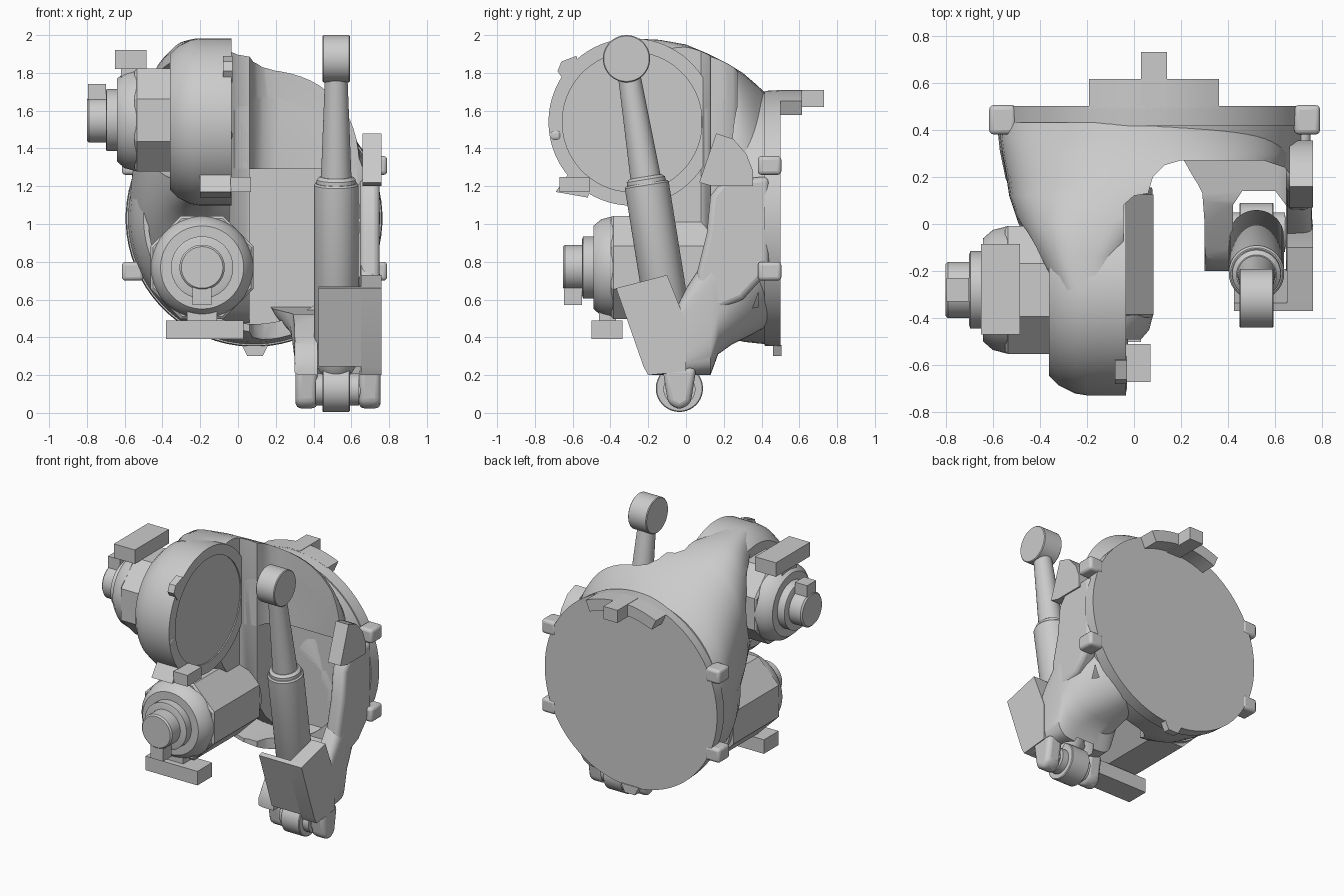
import bpy, bmesh, math
from mathutils import Vector

if "Cube" in bpy.data.objects:
    bpy.data.objects.remove(bpy.data.objects["Cube"])

X, Y, Z = Vector((1, 0, 0)), Vector((0, 1, 0)), Vector((0, 0, 1))


def finish(name, bm, angle=35, bevel=0):
    bmesh.ops.recalc_face_normals(bm, faces=bm.faces)
    me = bpy.data.meshes.new(name)
    bm.to_mesh(me)
    bm.free()
    ob = bpy.data.objects.new(name, me)
    bpy.context.collection.objects.link(ob)
    if bevel:
        m = ob.modifiers.new("bevel", 'BEVEL')
        m.width, m.segments, m.limit_method = bevel, 3, 'ANGLE'
        m.angle_limit = math.radians(40)
    smooth(ob, angle)
    return ob


def smooth(ob, angle=35):
    bpy.ops.object.select_all(action='DESELECT')
    bpy.context.view_layer.objects.active = ob
    ob.select_set(True)
    bpy.ops.object.shade_smooth_by_angle(angle=math.radians(angle))


def skin(name, rings, **kw):
    """Closed surface through equal-length rings of points, capped at both ends."""
    bm = bmesh.new()
    vs = [[bm.verts.new(p) for p in r] for r in rings]
    n = len(vs[0])
    for a, b in zip(vs, vs[1:]):
        for i in range(n):
            bm.faces.new((a[i], a[(i + 1) % n], b[(i + 1) % n], b[i]))
    bm.faces.new(vs[0])
    bm.faces.new(vs[-1])
    return finish(name, bm, **kw)


def lathe(name, profile, origin, axis, segs=48, **kw):
    """Turned solid: profile is (distance along axis, radius)."""
    a = Vector(axis).normalized()
    u = a.orthogonal().normalized()
    v = a.cross(u)
    o = Vector(origin)
    rings = [[o + a * t + (u * math.cos(w) + v * math.sin(w)) * r
              for w in [2 * math.pi * (i + .5) / segs for i in range(segs)]]
             for t, r in profile]
    return skin(name, rings, **kw)


def loft(name, sections, n=64):
    """Superellipse sections across y: (y, x_left, x_right, z_bottom, z_top, exponent)."""
    rings = []
    for y, xl, xr, zb, zt, k in sections:
        ring = []
        for i in range(n):
            c, s = math.cos(i * math.tau / n), math.sin(i * math.tau / n)
            ring.append(((xl + xr) / 2 + (xr - xl) / 2 * math.copysign(abs(c) ** (2 / k), c), y,
                         (zb + zt) / 2 + (zt - zb) / 2 * math.copysign(abs(s) ** (2 / k), s)))
        rings.append(ring)
    return skin(name, rings)


def prism(name, pts, lo, hi, axis, **kw):
    """Outline extruded along an axis (outline is in the other two axes in order)."""
    def place(p, d):
        return {'x': (d, p[0], p[1]), 'y': (p[0], d, p[1]), 'z': (p[0], p[1], d)}[axis]
    return skin(name, [[place(p, d) for p in pts] for d in (lo, hi)], **kw)


def box(name, x0, x1, y0, y1, z0, z1, **kw):
    return prism(name, [(x0, y0), (x1, y0), (x1, y1), (x0, y1)], z0, z1, 'z', **kw)


def arc(cx, cy, r, a0, a1, n=24):
    return [(cx + r * math.cos(math.radians(a0 + (a1 - a0) * i / n)),
             cy + r * math.sin(math.radians(a0 + (a1 - a0) * i / n))) for i in range(n + 1)]


def cut(ob, cutters):
    for c in cutters:
        m = ob.modifiers.new("cut", 'BOOLEAN')
        m.operation, m.solver, m.object = 'DIFFERENCE', 'EXACT', c
    dg = bpy.context.evaluated_depsgraph_get()
    me = bpy.data.meshes.new_from_object(ob.evaluated_get(dg))
    ob.modifiers.clear()
    ob.data = me
    smooth(ob)


CX, CZ = .085, 1.03

# Round turntable base and hollow shell in front of it
lathe("base_plate", [(0, .675), (.085, .68)], (CX, .415, CZ), Y, 72)
shell = lathe("body_shell", [(0, .668), (-.12, .655), (-.24, .63), (-.33, .585)], (CX, .43, CZ), Y, 72)

# Upper arm: lofted from the base to the shoulder ring
arm = loft("upper_arm", [
    (.43, -.57, .62, .46, 1.685, 2.1), (.37, -.57, .64, .48, 1.74, 2.3), (.3, -.56, .66, .54, 1.80, 2.5),
    (.22, -.545, .64, .62, 1.85, 2.6), (.12, -.53, .34, .76, 1.90, 2.7), (0, -.49, .14, .93, 1.95, 2.9),
    (-.14, -.42, .0, 1.05, 1.975, 3.0), (-.28, -.35, -.045, 1.10, 1.982, 3.2)])

# Clevis wing: flares from the base down to the strut foot
wing = loft("clevis_wing", [
    (.43, .1, .64, .46, 1.25, 2.2), (.34, .14, .70, .41, 1.12, 2.4), (.24, .22, .735, .36, 1.0, 2.8),
    (.17, .27, .75, .31, .92, 3.5), (.13, .29, .755, .2, .86, 5), (0, .3, .757, .2, .66, 6),
    (-.1, .3, .757, .2, .46, 7), (-.2, .3, .757, .2, .27, 8)])

# Cutters: open right-hand bay, flat-topped pockets, motor clearance, strut slot and wing hollow
bay = prism("bay_cutter", [(-.045, -1), (-.045, .08), (.0, .12), (.06, .13), (.08, .2), (.13, .25), (.2, .27),
                           (.55, .27), (.64, .24), (.7, .16), (.72, .05), (1, .02), (1, -1)], .1, 2.3, 'z')
pocket = prism("pocket_cutter", arc(CX, CZ, .56, 152, 388, 40), -1, .385, 'y')
arm_pocket = prism("arm_pocket_cutter", [(.06, .4), (.65, .4), (.65, 1.29), (.06, 1.29)], -1, .385, 'y')
clearance = lathe("motor_clearance_cutter", [(-.9, .31), (-.345, .31)], (0, -.28, 1.55), X)
slot = prism("slot_cutter", [(.42, -1), (.42, .08), (.46, .14), (.6, .14), (.645, .08), (.645, -1)], 0, 2, 'z')
hollow = prism("hollow_cutter", [(-.3, .25), (-.1, .4), (.1, .52), (.385, .56), (.385, 2), (-.3, 2)], -.2, .65, 'x')
cut(shell, [bay, pocket])
cut(arm, [bay, arm_pocket, clearance])
cut(wing, [slot, hollow])
for c in (bay, pocket, arm_pocket, clearance, slot, hollow):
    c.hide_render = True
    c.hide_set(True)

# Shoulder ring with recessed face
lathe("shoulder_ring", [(-.35, .28), (-.36, .36), (-.32, .40), (-.25, .435), (-.2, .443), (-.035, .443),
                        (-.035, .37), (-.043, .37)], (0, -.285, 1.54), X, 72)
box("ring_stop", -.04, .07, -.67, -.51, 1.17, 1.25)
prism("ring_stop_rib", [(-.62, 1.27), (-.69, 1.17), (-.52, 1.14), (-.5, 1.2)], -.2, -.037, 'x')
prism("ring_nose", [(-.68, 1.81), (-.66, 1.86), (-.58, 1.89), (-.56, 1.81), (-.64, 1.75)], -.08, -.03, 'x')
box("ring_pin", -.12, -.03, -.72, -.66, 1.44, 1.5, bevel=.02)


# Two drive motors, each with octagonal body, turned end and connector
def motor(name, o, axis, back):
    lathe(name + "_body", [(-.362, .28), (-.35, .295), (back, .295)], o, axis, 8, angle=20)
    lathe(name + "_barrel", [(-.455, .22), (-.415, .255), (-.35, .272), (back + .03, .268)], o, axis)
    lathe(name + "_collar", [(-.515, .15), (-.51, .165), (-.44, .165)], o, axis)
    lathe(name + "_cap", [(-.615, .11), (-.605, .12), (-.5, .12)], o, axis)


motor("upper_motor", (-.185, -.28, 1.55), X, -.1)
motor("lower_motor", (-.19, -.035, .77), Y, .16)
box("upper_connector", -.65, -.485, -.47, -.085, 1.82, 1.92)
box("upper_connector_foot", -.62, -.52, -.36, -.2, 1.74, 1.83)
box("upper_cap_plug", -.795, -.7, -.33, -.23, 1.62, 1.74)
box("lower_connector", -.38, .03, -.5, -.335, .39, .49)
box("lower_connector_foot", -.27, -.11, -.46, -.37, .48, .56)
box("lower_cap_plug", -.24, -.14, -.645, -.55, .57, .69)

# Wall rising from the wing, and lug tips holding the pin
prism("clevis_outer_wall", [(.44, 1.25), (.2, 1.24), (.13, 1.15), (.11, .95), (.06, .75), (.06, .5), (.3, .6),
                            (.44, .75)], .645, .75, 'x', bevel=.03)
tip = [(-.125, .24), (-.095, .05), (-.035, .015), (.025, .05), (.055, .24)]
prism("inner_lug_tip", tip, .305, .42, 'x', bevel=.03)
prism("outer_lug_tip", tip, .64, .755, 'x', bevel=.03)
lathe("clevis_pin", [(.35, .06), (.7, .06)], (0, -.035, .125), X, 32)
lathe("clevis_bushing", [(.41, .085), (.64, .085)], (0, -.035, .125), X, 32)

# Balancing strut
bot, top = Vector((.52, -.035, .13)), Vector((.52, -.315, 1.875))
for label, p in (("lower", bot), ("upper", top)):
    lathe("strut_%s_eye" % label, [(-.073, .12), (-.068, .125), (.068, .125), (.073, .12)], p, X)
lathe("strut_barrel", [(.08, .08), (.14, .118), (1.09, .118), (1.1, .11)], bot, top - bot)
lathe("strut_collar", [(1.09, .105), (1.12, .103), (1.135, .085)], bot, top - bot)
lathe("strut_rod", [(1.1, .082), (1.74, .057)], bot, top - bot)

# Guard around the strut foot
prism("guard_side", [(-.37, .66), (-.1, .73), (.0, .48), (.0, .22), (-.2, .2), (-.225, .245)], .65, .76, 'x')
prism("guard_front", [(-.37, .66), (-.335, .67), (-.19, .255), (-.225, .245)], .425, .76, 'x')

# Side bracket, rim tabs and rear stop
prism("side_bracket", [(.07, 1.22), (.16, 1.48), (.25, 1.45), (.32, 1.37), (.355, 1.28), (.355, 1.2), (.14, 1.2)],
      .66, .76, 'x')
for z in (.75, 1.31):
    box("left_rim_tab", -.615, -.5, .38, .505, z - .05, z + .05, bevel=.02)
    box("right_rim_tab", .68, .79, .38, .505, z - .05, z + .05, bevel=.02)
prism("bottom_rim_tab", [(.02, .36), (.05, .3), (.13, .3), (.16, .36)], .46, .505, 'y')
prism("rear_stop_arc", arc(CX, CZ, .68, 66, 114, 12) + arc(CX, CZ, .6, 114, 66, 12), .49, .615, 'y')
box("rear_stop_key", .03, .14, .5, .73, 1.62, 1.71)
